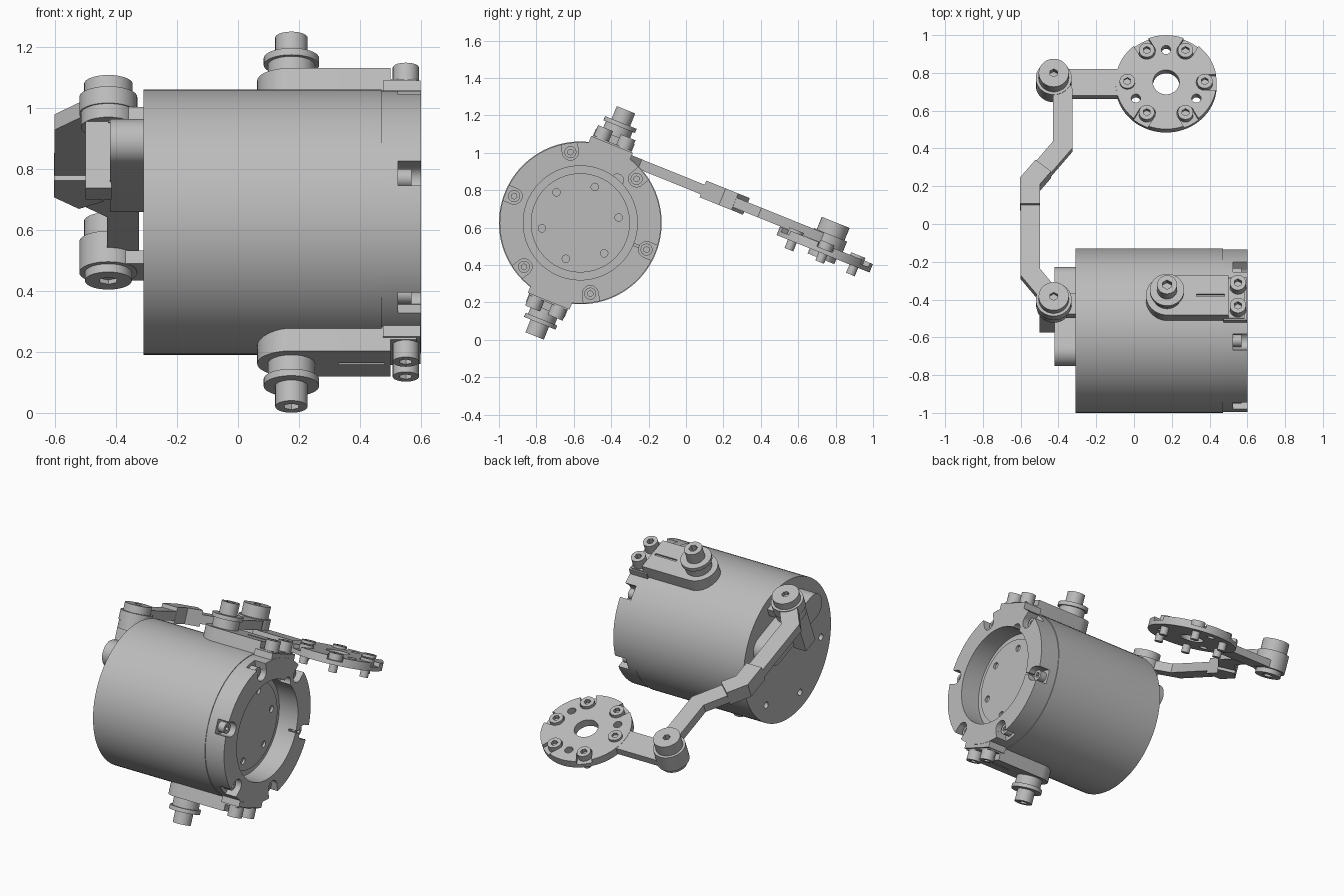
import bpy, bmesh, math
from mathutils import Matrix, Vector

old = bpy.data.objects.get("Cube")
if old:
    bpy.data.objects.remove(old, do_unlink=True)

metal = bpy.data.materials.new("grey_metal")
metal.use_nodes = True
GREY = (0.5, 0.5, 0.5, 1)
metal.diffuse_color = GREY
metal.node_tree.nodes["Principled BSDF"].inputs["Base Color"].default_value = GREY

parts = []


def finish(name, bm):
    bmesh.ops.recalc_face_normals(bm, faces=bm.faces)
    mesh = bpy.data.meshes.new(name)
    bm.to_mesh(mesh)
    bm.free()
    mesh.materials.append(metal)
    ob = bpy.data.objects.new(name, mesh)
    bpy.context.collection.objects.link(ob)
    parts.append(ob)
    return ob


def cyl(name, a, b, r, lo, hi, axis="Z", seg=40):
    """Cylinder about z at (x, y) = (a, b), or about x at (y, z) = (a, b)."""
    bm = bmesh.new()
    mid = (lo + hi) / 2
    if axis == "Z":
        m = Matrix.Translation((a, b, mid))
    else:
        m = Matrix.Translation((mid, a, b)) @ Matrix.Rotation(math.pi / 2, 4, "Y")
    bmesh.ops.create_cone(bm, cap_ends=True, segments=seg, radius1=r, radius2=r,
                          depth=abs(hi - lo), matrix=m)
    return finish(name, bm)


def box(name, xs, ys, zs, turn=0):
    """Box between limits, optionally turned about the x axis."""
    bm = bmesh.new()
    lims = (xs, ys, zs)
    size = Matrix.Diagonal([l[1] - l[0] for l in lims] + [1])
    m = Matrix.Translation([(l[0] + l[1]) / 2 for l in lims]) @ size
    bmesh.ops.create_cube(bm, size=1, matrix=Matrix.Rotation(turn, 4, "X") @ m)
    return finish(name, bm)


def prism(name, pts, lo, hi, axis="Z"):
    bm = bmesh.new()
    put = (lambda p: (p[0], p[1], lo)) if axis == "Z" else (lambda p: (lo, p[0], p[1]))
    face = bm.faces.new([bm.verts.new(put(p)) for p in pts])
    ext = bmesh.ops.extrude_face_region(bm, geom=[face])["geom"]
    step = (0, 0, hi - lo) if axis == "Z" else (hi - lo, 0, 0)
    bmesh.ops.translate(bm, vec=step, verts=[v for v in ext if isinstance(v, bmesh.types.BMVert)])
    return finish(name, bm)


def strip(name, path, width, lo, hi):
    """Flat bar of constant width following a path."""
    path = [Vector(p) for p in path]
    left, right = [], []
    for i, p in enumerate(path):
        d0 = (p - path[i - 1]).normalized() if i else (path[1] - p).normalized()
        d1 = (path[i + 1] - p).normalized() if i < len(path) - 1 else d0
        t = (d0 + d1).normalized()
        n = Vector((-t.y, t.x)) * (width / 2 / t.dot(d0))
        left.append(p + n)
        right.append(p - n)
    return prism(name, left + right[::-1], lo, hi)


def cut(ob, *cutters):
    for c in cutters:
        mod = ob.modifiers.new("cut", "BOOLEAN")
        mod.operation, mod.solver, mod.object = "DIFFERENCE", "EXACT", c
        dg = bpy.context.evaluated_depsgraph_get()
        mesh = bpy.data.meshes.new_from_object(ob.evaluated_get(dg))
        ob.modifiers.clear()
        ob.data = mesh
        parts.remove(c)
        bpy.data.objects.remove(c, do_unlink=True)
    return ob


def screw(name, a, b, r, base, top, axis="Z", socket=0.5):
    """Screw head with a hex socket in its top end."""
    depth = (top - base) * 0.5
    over = math.copysign(0.02, depth)
    lo, hi = sorted((base, top))
    head = cyl(name, a, b, r, lo, hi, axis, 28)
    s = sorted((top - depth, top + over))
    return cut(head, cyl("socket", a, b, r * socket, s[0], s[1], axis, 6))


def ring(r, start=0, n=6):
    for k in range(n):
        t = math.radians(start + k * 360 / n)
        yield r * math.cos(t), r * math.sin(t), t


# Motor housing, axis along x
housing = cyl("motor_housing", 0, 0, 0.435, -0.31, 0.47, "X", 96)
for y, z, t in ring(0.34, 30):
    cut(housing, cyl("hole", y, z, 0.02, -0.33, -0.28, "X", 16))

# Front cap with central recess and open screw pockets
cap = cyl("front_cap", 0, 0, 0.431, 0.469, 0.6, "X", 96)
cut(cap, cyl("recess", 0, 0, 0.305, 0.44, 0.62, "X", 72))
for y, z, t in ring(0.382):
    cut(cap, cyl("pocket", y, z, 0.043, 0.525, 0.62, "X", 28),
        box("pocket_mouth", (0.525, 0.62), (0.382, 0.5), (-0.043, 0.043), t))
    screw("cap_screw", y, z, 0.032, 0.52, 0.568, "X")
for y, z, t in ring(0.3, 71, 1):
    cut(cap, cyl("cable_notch", y, z, 0.035, 0.53, 0.62, "X", 20))
cut(cap, box("slit", (0.55, 0.62), (0.29, 0.35), (-0.006, 0.006)))

# Rotor face inside the recess
rotor = cyl("rotor_face", 0, 0, 0.265, 0.46, 0.485, "X", 72)
for y, z, t in ring(0.207, 30):
    cut(rotor, cyl("hole", y, z, 0.02, 0.47, 0.5, "X", 16))

# Upper and lower mounting brackets with standoffs
SX = 0.175
for side, s in (("upper", 1), ("lower", -1)):
    def lim(a, b):
        return sorted((s * a, s * b))
    box(side + "_cap_lug", (0.475, 0.598), (-0.12, 0.12), lim(0.385, 0.452))
    arc = [(SX + 0.112 * math.cos(t), 0.112 * math.sin(t))
           for t in [math.pi * (0.5 + k / 20) for k in range(21)]]
    plate = prism(side + "_bracket", arc + [(0.5, -0.112), (0.5, 0.112)], *lim(0.41, 0.5))
    cut(plate, box("slot", (0.33, 0.48), (-0.007, 0.007), lim(0.49, 0.52)))
    box(side + "_bracket_tab", (0.49, 0.585), (-0.112, 0.112), lim(0.43, 0.46))
    for y in (-0.065, 0.065):
        screw(side + "_bracket_screw", 0.55, y, 0.043, s * 0.455, s * 0.52)
    cyl(side + "_standoff_base", SX, 0, 0.077, *lim(0.49, 0.557))
    cyl(side + "_standoff_flange", SX, 0, 0.091, *lim(0.555, 0.579))
    screw(side + "_standoff_bolt", SX, 0, 0.053, s * 0.575, s * 0.652)

# Rear oblong boss and hinge bracket
stadium = []
for c, a0 in ((0.2, -0.5), (-0.2, 0.5)):
    for k in range(13):
        t = math.pi * (a0 + k / 12)
        stadium.append((c + 0.078 * math.cos(t), 0.2 + 0.078 * math.sin(t)))
prism("rear_boss", stadium, -0.42, -0.305, "X")
HX = -0.425
box("hinge_upright", (-0.5, -0.415), (-0.05, 0.05), (0.1, 0.384))
box("hinge_arm", (HX, -0.305), (-0.06, 0.06), (0.33, 0.382))
cyl("hinge_seat", HX, 0, 0.09, 0.335, 0.385)

# Cranked link between the hinge and the elbow
EY = 1.265
strip("link", [(HX, 0), (-0.55, 0.16), (-0.55, 0.67), (-0.377, 0.886), (-0.377, 1.19),
               (HX + 0.01, EY)], 0.104, 0.383, 0.438)
strip("link_thick_middle", [(-0.55, 0.54), (-0.55, 0.67), (-0.48, 0.757)],
      0.106, 0.366, 0.462)
for name, y, top in (("hinge", 0, 0.488), ("elbow", EY, 0.514)):
    cyl(name + "_link_eye", HX, y, 0.095, 0.383, 0.442)
    screw(name + "_bolt", HX, y, 0.08, 0.44, top, socket=0.28)

# Elbow underside and arm to the tool flange
cyl("elbow_lower_eye", HX, EY, 0.095, 0.333, 0.383)
screw("elbow_lower_bolt", HX, EY, 0.077, 0.334, 0.304, socket=0.4)
FX = 0.17
box("flange_arm", (HX, FX - 0.22), (EY - 0.076, EY + 0.076), (0.335, 0.38))

# Round tool flange with bore, holes, rim notches and screws
flange = cyl("tool_flange", FX, EY, 0.268, 0.333, 0.382, "Z", 72)
cut(flange, cyl("bore", FX, EY, 0.07, 0.3, 0.42))
for x, y, t in ring(0.185, 90, 3):
    cut(flange, cyl("hole", FX + x, EY + y, 0.025, 0.3, 0.42, "Z", 16))
for x, y, t in ring(0.205):
    px, py = FX + x, EY + y
    if x > -0.2:
        out = (FX + 1.5 * x, EY + 1.5 * y)
        cut(flange, strip("notch", [(px, py), out], 0.09, 0.358, 0.42),
            cyl("seat", px, py, 0.046, 0.358, 0.42, "Z", 28))
    screw("flange_screw", px, py, 0.041, 0.35, 0.397)
    cyl("flange_pin", px, py, 0.025, 0.285, 0.34, "Z", 20)

# Tilt the whole assembly about the motor axis and set it in place
place = Matrix.Translation((0, -0.565, 0.625)) @ Matrix.Rotation(math.radians(-22), 4, "X")
for ob in bpy.context.selected_objects:
    ob.select_set(False)
for ob in parts:
    ob.matrix_world = place
    ob.select_set(True)
bpy.context.view_layer.objects.active = parts[0]
bpy.ops.object.shade_smooth_by_angle(angle=math.radians(30))
